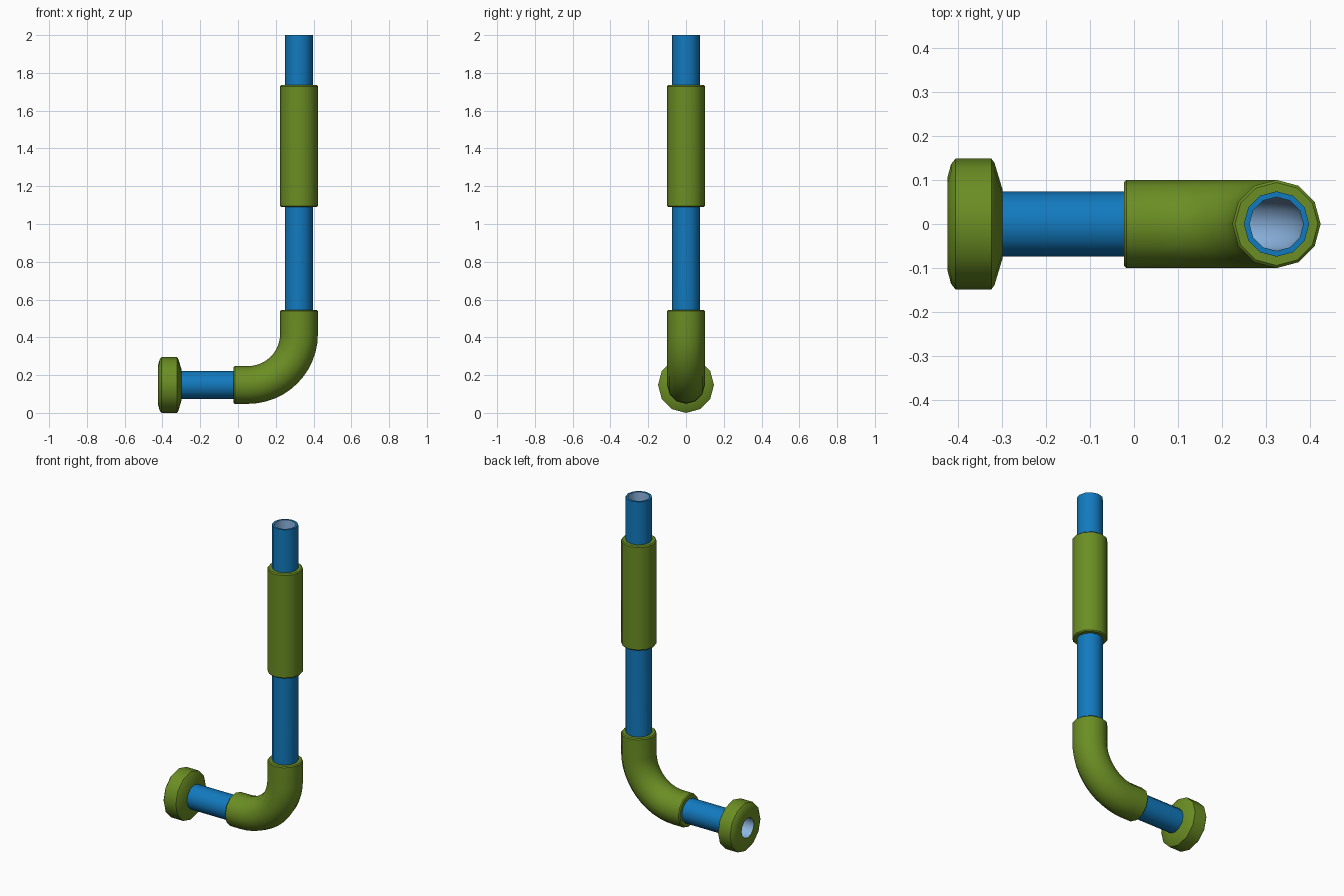
import bpy, bmesh, math
from mathutils import Vector

if "Cube" in bpy.data.objects:
    bpy.data.objects.remove(bpy.data.objects["Cube"])

SIDES = 12
X0, AXIS_X, AXIS_Z, BEND = -0.423, 0.323, 0.148, 0.27
L1 = AXIS_X - BEND - X0              # horizontal run
ARC = BEND * math.pi / 2
L2 = L1 + ARC                        # where the vertical run starts


def mat(name, rgb):
    m = bpy.data.materials.new(name)
    m.diffuse_color = (*rgb, 1)
    m.use_nodes = True
    m.node_tree.nodes["Principled BSDF"].inputs["Base Color"].default_value = m.diffuse_color
    return m


green = mat("olive green", (0.147, 0.27, 0.017))
blue = mat("blue", (0.006, 0.195, 0.52))
pale = mat("pale blue", (0.27, 0.47, 0.76))


def at_x(x):
    return x - X0


def at_z(z):
    return L2 + z - AXIS_Z - BEND


def frame(s):
    """Centre and heading angle at distance s along the centre line."""
    if s <= L1:
        return Vector((X0 + s, 0, AXIS_Z)), 0
    a = min((s - L1) / BEND, math.pi / 2)
    c = Vector((AXIS_X - BEND + BEND * math.sin(a), 0, AXIS_Z + BEND * (1 - math.cos(a))))
    if s > L2:
        c.z += s - L2
    return c, a


def bend(r, steps=12):
    return [(L1 + ARC * i / steps, r) for i in range(steps + 1)]


def sweep(name, profile, mats, closed=False, inner_from=None):
    """Skin rings of (distance, radius) along the centre line."""
    bm = bmesh.new()
    rings = []
    for s, r in profile:
        c, a = frame(s)
        n = Vector((-math.sin(a), 0, math.cos(a)))
        ring = []
        for k in range(SIDES):
            t = 2 * math.pi * k / SIDES
            ring.append(bm.verts.new(c + r * (math.cos(t) * n + math.sin(t) * Vector((0, 1, 0)))))
        rings.append(ring)
    n = len(rings)
    for i in range(n if closed else n - 1):
        a, b = rings[i], rings[(i + 1) % n]
        for k in range(SIDES):
            j = (k + 1) % SIDES
            f = bm.faces.new((a[j], a[k], b[k], b[j]))
            if inner_from is not None and inner_from <= i < n - 1:
                f.material_index = 1
    bm.normal_update()
    # make the outside face outwards
    f = max(bm.faces, key=lambda q: q.calc_center_median().y)
    if f.normal.y < 0:
        bmesh.ops.reverse_faces(bm, faces=bm.faces[:])
    me = bpy.data.meshes.new(name)
    bm.to_mesh(me)
    bm.free()
    for m in mats:
        me.materials.append(m)
    ob = bpy.data.objects.new(name, me)
    bpy.context.collection.objects.link(ob)
    bpy.ops.object.select_all(action='DESELECT')
    ob.select_set(True)
    bpy.context.view_layer.objects.active = ob
    bpy.ops.object.shade_smooth_by_angle(angle=math.radians(40))


def sleeve(name, s0, s1, middle=()):
    b = 0.006
    sweep(name, [(s0, 0.07), (s0, 0.1 - b), (s0 + b, 0.1), *middle,
                 (s1 - b, 0.1), (s1, 0.1 - b), (s1, 0.07)], [green])


# hollow pipe, pale inside
outer = [(0.002, 0.074), *bend(0.074), (at_z(2), 0.074)]
bore = [(s, 0.061) for s, r in reversed(outer)]
sweep("pipe", outer + bore, [blue, pale], True, len(outer))

# elbow joint and straight grip sleeve
sleeve("elbow_joint", at_x(-0.023), at_z(0.545), bend(0.1))
sleeve("grip_sleeve", at_z(1.09), at_z(1.735))

# wall flange with a hole through it
sweep("end_flange", [(0.004, 0.061), (0, 0.061), (0, 0.105), (0.008, 0.135), (0.018, 0.148),
                     (0.1, 0.148), (0.107, 0.138), (0.125, 0.078), (0.125, 0.07)], [green])
